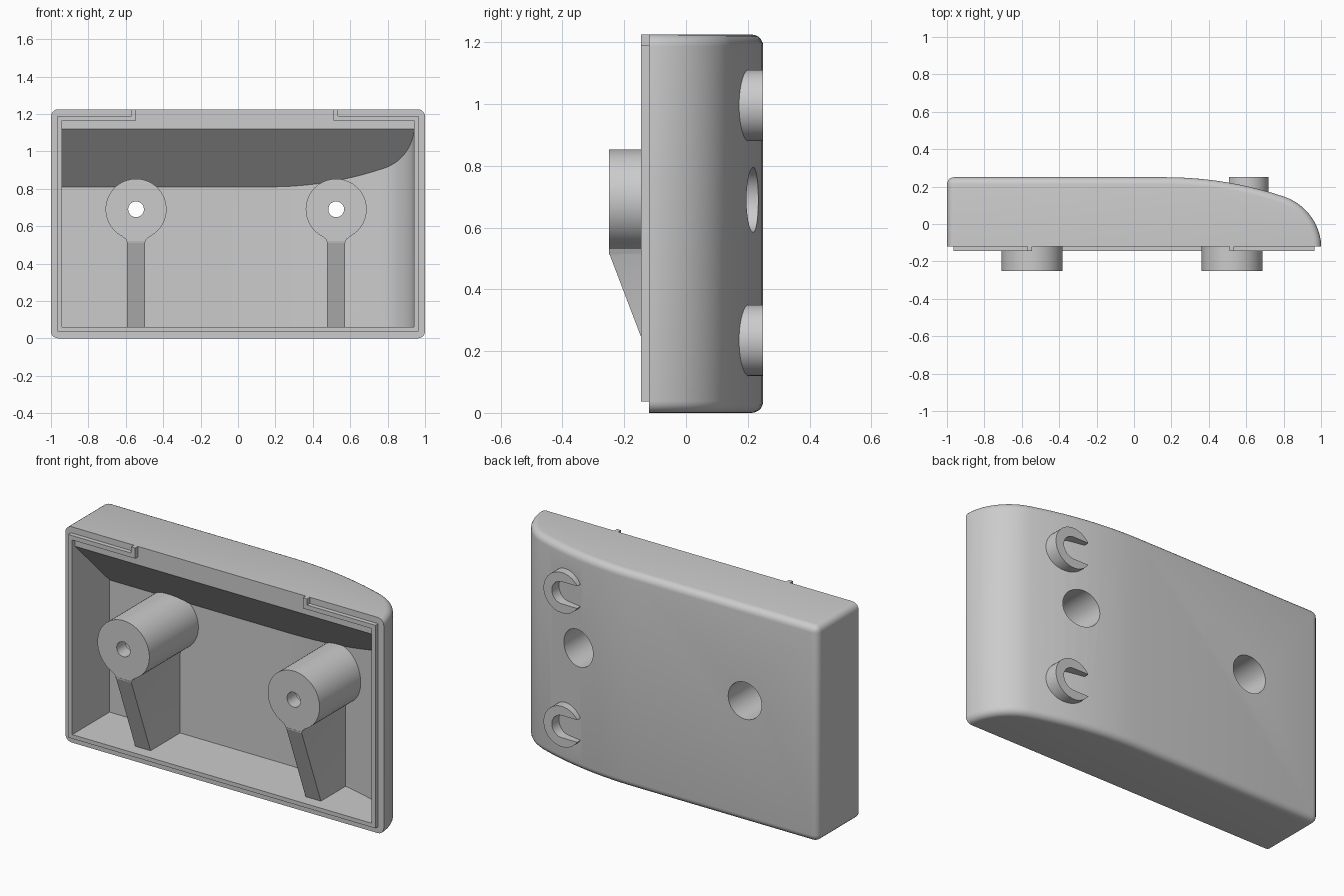
import bpy, bmesh
from math import sin, cos, asin, radians, pi, sqrt
from mathutils import Vector

old = bpy.data.objects.get("Cube")
if old:
    bpy.data.objects.remove(old, do_unlink=True)

grey = bpy.data.materials.new("light grey plastic")
grey.use_nodes = True
colour = (0.6, 0.6, 0.6, 1)
grey.diffuse_color = colour
grey.node_tree.nodes["Principled BSDF"].inputs["Base Color"].default_value = colour

FRONT, BACK, HEIGHT, WALL = -0.12, 0.25, 1.225, 0.06
BOSS_X, BOSS_Z = (-0.545, 0.525), 0.69


def prism(name, points, axis, low, high, shape=None, bevel=0):
    """Extrude a flat outline along y (outline in x, z) or z (outline in x, y)."""
    bm = bmesh.new()
    if axis == "z":
        verts = [bm.verts.new((a, b, low)) for a, b in points]
        step = Vector((0, 0, high - low))
    else:
        verts = [bm.verts.new((a, low, b)) for a, b in points]
        step = Vector((0, high - low, 0))
    face = bm.faces.new(verts)
    ext = bmesh.ops.extrude_face_region(bm, geom=[face], use_keep_orig=True)
    moved = [g for g in ext["geom"] if isinstance(g, bmesh.types.BMVert)]
    bmesh.ops.translate(bm, verts=moved, vec=step)
    bmesh.ops.recalc_face_normals(bm, faces=bm.faces)
    if shape:
        for v in bm.verts:
            shape(v.co)
    if bevel:
        edges = [e for e in bm.edges
                 if e.calc_face_angle(0) > radians(30)
                 and max(v.co.y for v in e.verts) > FRONT + 0.001]
        bmesh.ops.bevel(bm, geom=edges, offset=bevel, segments=5, profile=0.5,
                        affect="EDGES", clamp_overlap=False)
    mesh = bpy.data.meshes.new(name)
    bm.to_mesh(mesh)
    bm.free()
    mesh.materials.append(grey)
    obj = bpy.data.objects.new(name, mesh)
    bpy.context.collection.objects.link(obj)
    return obj


def combine(target, tool, operation):
    mod = target.modifiers.new("combine", "BOOLEAN")
    mod.operation, mod.object, mod.solver = operation, tool, "EXACT"
    bpy.context.view_layer.objects.active = target
    bpy.ops.object.modifier_apply(modifier=mod.name)
    bpy.data.objects.remove(tool, do_unlink=True)


def arc(cx, cy, r, start, end, n):
    steps = [start + (end - start) * i / n for i in range(n + 1)]
    return [(cx + r * cos(a), cy + r * sin(a)) for a in steps]


def circle(cx, cy, r, n=48):
    return arc(cx, cy, r, 0, 2 * pi, n)[:-1]


def rect(x0, x1, z0, z1):
    return [(x0, z0), (x1, z0), (x1, z1), (x0, z1)]


def case_outline(inset, front):
    """Flat back that bends through a wide arc into a tight end arc."""
    big, small, start, turn = 1.98, 0.294, 0.17, radians(18.6)
    sx = start + (big - small) * sin(turn)
    sy = BACK - big + (big - small) * cos(turn)
    pts = [(-1 + inset, front), (-1 + inset, BACK - inset)]
    pts += arc(start, BACK - big, big - inset, pi / 2, pi / 2 - turn, 10)
    last = asin((FRONT - sy) / small)
    pts += arc(sx, sy, small - inset, pi / 2 - turn, last, 16)[1:]
    pts[-1] = (1 - inset, FRONT)
    if front < FRONT:
        pts.append((1 - inset, front))
    return pts


# Case shell, hollowed with a sloping ceiling
def slope_ceiling(co):
    if co.z > 0.5:
        co.z = 1.12 - (co.y - FRONT)


shell = prism("case_shell", case_outline(0, FRONT), "z", 0, HEIGHT, bevel=0.038)
cavity = prism("cavity", case_outline(WALL, FRONT - 0.01), "z", WALL, 1.1, slope_ceiling)
combine(shell, cavity, "DIFFERENCE")


# Screw bosses with tapered ribs
def slope_rib(co):
    if co.y < 0 and co.z < 0.3:
        co.y += 0.179


for x in BOSS_X:
    boss = prism("boss", circle(x, BOSS_Z, 0.163, 64), "y", -0.25, 0.24)
    rib = prism("rib", rect(x - 0.048, x + 0.048, 0.05, 0.52), "y", -0.25, 0.24, slope_rib)
    half = [(0.048, 0.512), (0.055, 0.53), (0.072, 0.543), (0.1, 0.565)]
    web = [(x + a, b) for a, b in half] + [(x - a, b) for a, b in reversed(half)]
    flare = prism("flare", web, "y", -0.249, 0.24)
    combine(boss, rib, "UNION")
    combine(boss, flare, "UNION")
    limit = prism("limit", case_outline(WALL / 2, -0.4), "z", 0.03, 1.2)
    combine(boss, limit, "INTERSECT")
    combine(shell, boss, "UNION")

# Open clips on the curved back
R, SLOT, CLIP_X = 0.115, 0.063, 0.605
gap = pi - asin(SLOT / R)
for z in (0.235, 0.995):
    outline = arc(CLIP_X, z, R, -gap, gap, 40) + arc(CLIP_X, z, SLOT, pi / 2, -pi / 2, 20)
    combine(shell, prism("clip", outline, "y", 0.163, BACK), "UNION")

# Screw holes: wide from the back, narrow through the front
for x in BOSS_X:
    for r, y0 in ((0.105, -0.17), (0.042, -0.3)):
        combine(shell, prism("hole", circle(x, BOSS_Z, r), "y", y0, 0.3), "DIFFERENCE")

# Locating lip around the opening, broken along the top
OUT, IN, LOW, TOP = 0.965, 0.94, 0.037, 1.19
GAP_L, GAP_R, TAB = -0.545, 0.51, 0.025
lip_left = [(GAP_L, 1.165), (-IN, 1.165), (-IN, WALL), (IN, WALL), (IN, 1.165),
            (GAP_R, 1.165), (GAP_R, HEIGHT), (GAP_R + TAB, HEIGHT), (GAP_R + TAB, TOP),
            (OUT, TOP), (OUT, LOW), (-OUT, LOW), (-OUT, TOP),
            (GAP_L - TAB, TOP), (GAP_L - TAB, HEIGHT), (GAP_L, HEIGHT)]
lip = prism("front_lip", lip_left, "y", -0.145, FRONT)

# Smooth curves, crisp edges
for obj in (shell, lip):
    bpy.ops.object.select_all(action="DESELECT")
    obj.select_set(True)
    bpy.context.view_layer.objects.active = obj
    bpy.ops.object.shade_smooth_by_angle(angle=radians(30))
